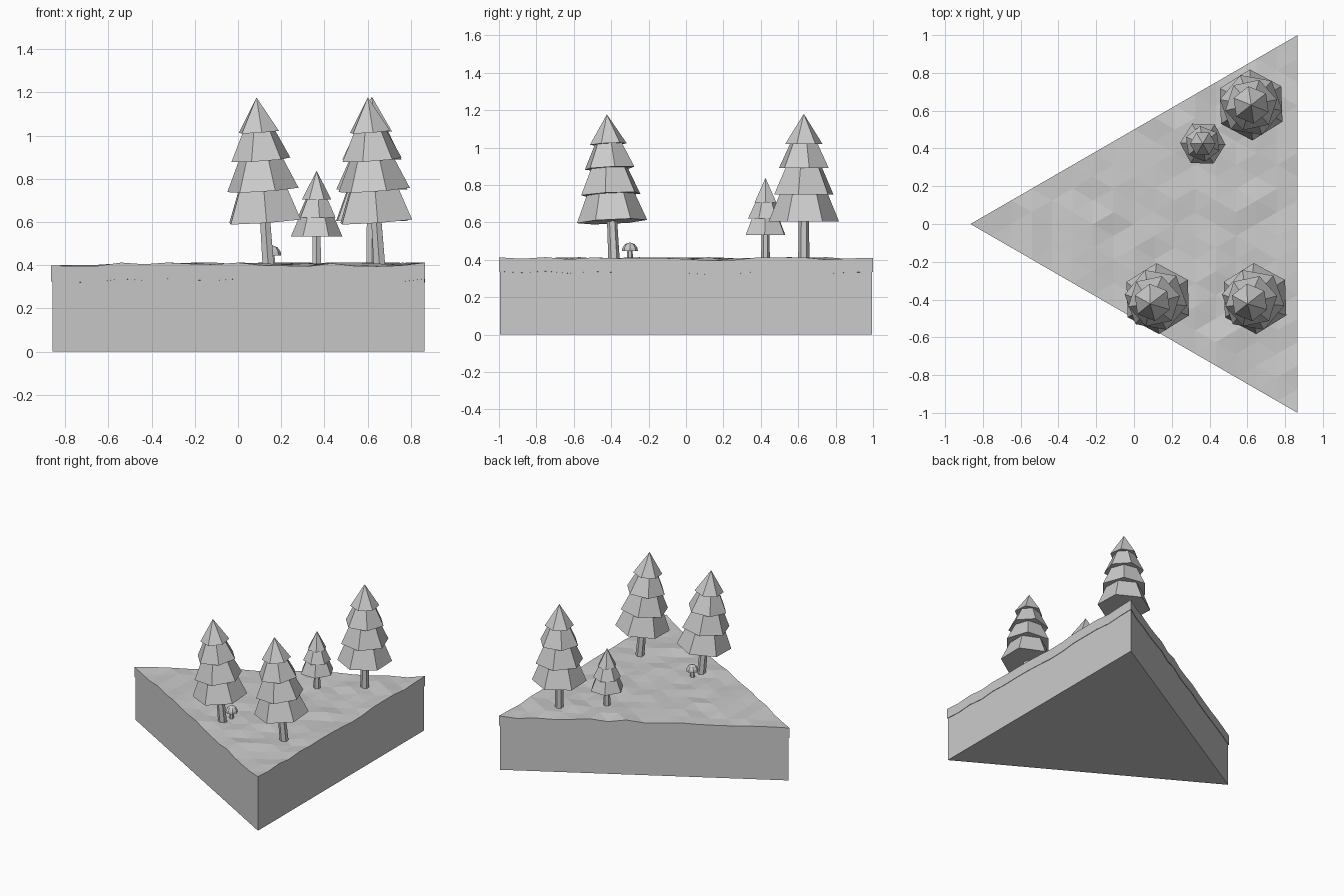
import bpy, bmesh, math, random
from mathutils import Matrix, Vector

if "Cube" in bpy.data.objects:
    bpy.data.objects.remove(bpy.data.objects["Cube"])

random.seed(4)
CORNERS = [Vector((-0.866, 0)), Vector((0.866, -1)), Vector((0.866, 1))]


def finish(name, bm):
    bmesh.ops.recalc_face_normals(bm, faces=bm.faces)
    me = bpy.data.meshes.new(name)
    bm.to_mesh(me)
    bm.free()
    ob = bpy.data.objects.new(name, me)
    bpy.context.collection.objects.link(ob)
    return ob


def frustum(bm, r1, r2, z1, z2, spin=0, sides=6):
    m = Matrix.Translation((0, 0, (z1 + z2) / 2)) @ Matrix.Rotation(math.radians(spin), 4, 'Z')
    bmesh.ops.create_cone(bm, cap_ends=True, segments=sides, radius1=r1, radius2=r2,
                          depth=z2 - z1, matrix=m)


# Earth block: triangular prism just inside the turf
bm = bmesh.new()
f = bm.faces.new([bm.verts.new((c.x * 0.994 + 0.002, c.y * 0.994, 0)) for c in CORNERS])
up = bmesh.ops.extrude_face_region(bm, geom=[f])
bmesh.ops.translate(bm, vec=(0, 0, 0.35),
                    verts=[v for v in up['geom'] if isinstance(v, bmesh.types.BMVert)])
if len(bm.faces) == 4:
    bm.faces.new([v for v in bm.verts if v.co.z == 0])
finish("earth_block", bm)

# Turf: bumpy triangular grid extruded down into a slab
N = 16
bm = bmesh.new()
grid = {}
for i in range(N + 1):
    for j in range(i + 1):
        a, b, c = (N - i) / N, (i - j) / N, j / N
        p = CORNERS[0] * a + CORNERS[1] * b + CORNERS[2] * c
        grid[i, j] = bm.verts.new((p.x, p.y, 0.404 + random.uniform(-0.01, 0.01)))
for i in range(N):
    for j in range(i + 1):
        bm.faces.new((grid[i, j], grid[i + 1, j], grid[i + 1, j + 1]))
        if j < i:
            bm.faces.new((grid[i, j], grid[i + 1, j + 1], grid[i, j + 1]))
low = bmesh.ops.extrude_face_region(bm, geom=bm.faces[:], use_keep_orig=True)
bmesh.ops.translate(bm, vec=(0, 0, -0.075),
                    verts=[v for v in low['geom'] if isinstance(v, bmesh.types.BMVert)])
finish("turf", bm)


# Trees: leaning trunk plus stacked hexagonal tiers (bottom r, top r, bottom z, top z, spin)
BIG = [(0.188, 0.125, 0.205, 0.36, 2), (0.168, 0.1, 0.35, 0.5, 20),
       (0.14, 0.07, 0.49, 0.635, 42), (0.1, 0, 0.62, 0.78, 8)]
SMALL = [(0.12, 0.08, 0.132, 0.225, 28), (0.095, 0.05, 0.22, 0.315, 8),
         (0.068, 0, 0.305, 0.437, 30)]


def tree(name, x, y, tiers, trunk_r, lean_x=0, lean_y=0):
    m = (Matrix.Translation((x, y, 0.4)) @ Matrix.Rotation(math.radians(lean_x), 4, 'X')
         @ Matrix.Rotation(math.radians(lean_y), 4, 'Y'))
    bm = bmesh.new()
    frustum(bm, trunk_r, trunk_r * 0.85, -0.03, tiers[0][2] + 0.05)
    finish(name + "_trunk", bm).matrix_world = m
    bm = bmesh.new()
    for t in tiers:
        frustum(bm, *t)
    finish(name + "_foliage", bm).matrix_world = m


tree("front_left_tree", 0.14, -0.385, BIG, 0.031, 2.8, -4)
tree("front_right_tree", 0.655, -0.385, BIG, 0.031, 2.8, -4)
tree("back_tree", 0.62, 0.63, BIG, 0.031)
tree("small_tree", 0.364, 0.425, SMALL, 0.024)

# Mushroom: stem and faceted dome cap
bm = bmesh.new()
frustum(bm, 0.018, 0.014, -0.02, 0.055)
finish("mushroom_stem", bm).location = (0.157, -0.3, 0.4)
bm = bmesh.new()
rings = [(0.043, 0.046), (0.04, 0.064), (0.026, 0.083), (0, 0.093)]
for (r1, z1), (r2, z2) in zip(rings, rings[1:]):
    frustum(bm, r1, r2, z1, z2, 0, 8)
bmesh.ops.delete(bm, geom=[f for f in bm.faces if len(f.verts) == 8 and f.calc_center_median().z > 0.05],
                 context='FACES_ONLY')
bmesh.ops.remove_doubles(bm, verts=bm.verts, dist=0.0005)
finish("mushroom_cap", bm).location = (0.157, -0.3, 0.4)
